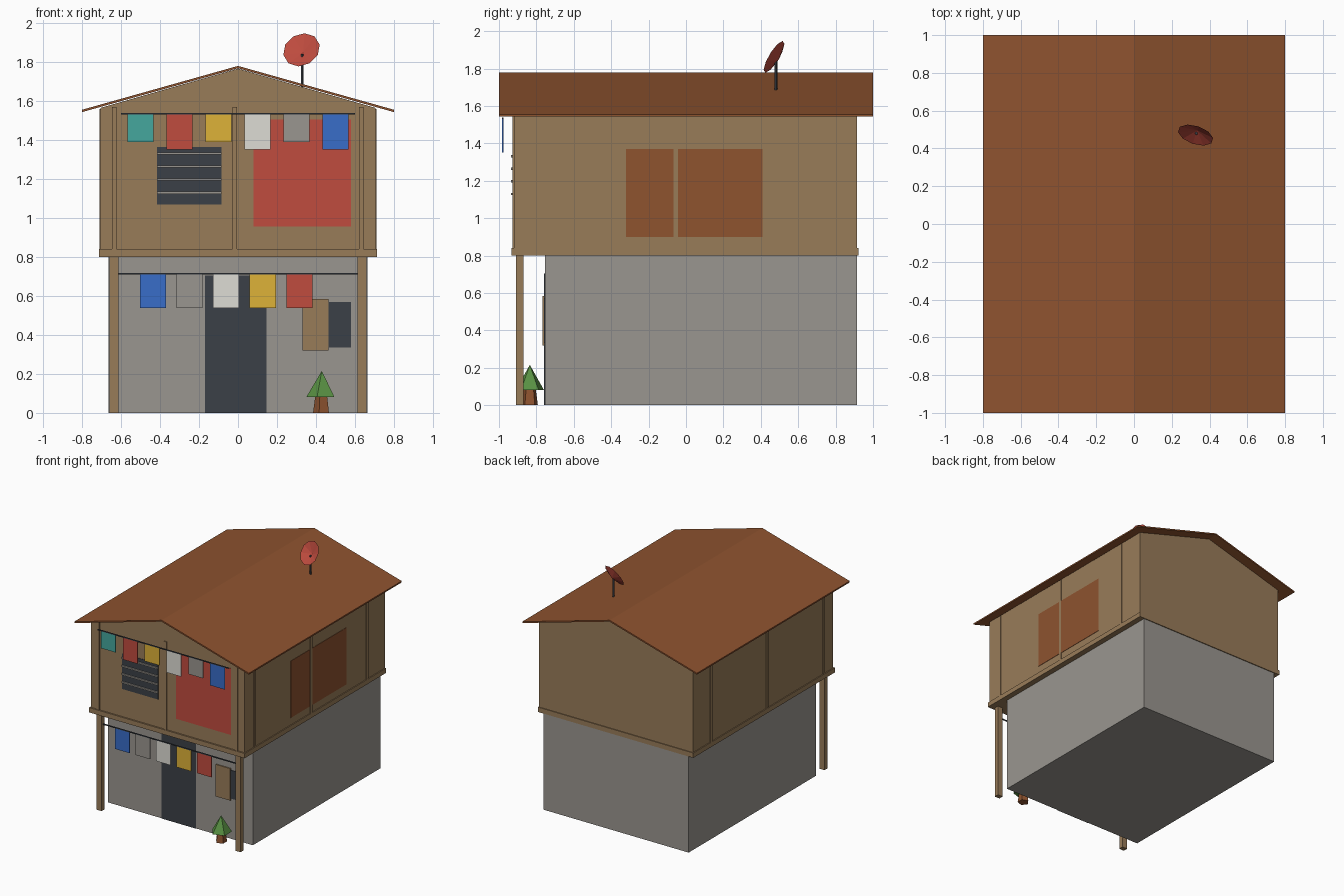
import bpy, bmesh
from math import pi
from mathutils import Vector

cube = bpy.data.objects.get("Cube")
if cube:
    bpy.data.objects.remove(cube, do_unlink=True)


def material(name, *rgb):
    lin = [((c / 255 + 0.055) / 1.055) ** 2.4 for c in rgb] + [1]
    m = bpy.data.materials.new(name)
    m.use_nodes = True
    m.diffuse_color = lin
    m.node_tree.nodes["Principled BSDF"].inputs["Base Color"].default_value = lin
    return m


wood = material("wood", 153, 124, 89)
rust = material("rust brown", 142, 83, 47)
concrete = material("concrete grey", 154, 150, 144)
dark = material("dark slate", 59, 64, 71)
green = material("leaf green", 89, 145, 67)
red = material("red", 192, 76, 63)
teal = material("teal", 69, 167, 158)
yellow = material("yellow", 222, 178, 57)
white = material("off white", 222, 220, 213)
blue = material("blue", 56, 109, 200)


def finish(name, bm, mat):
    bmesh.ops.recalc_face_normals(bm, faces=bm.faces)
    mesh = bpy.data.meshes.new(name)
    bm.to_mesh(mesh)
    bm.free()
    mesh.materials.append(mat)
    ob = bpy.data.objects.new(name, mesh)
    bpy.context.collection.objects.link(ob)
    return ob


def box(name, mat, x, y, z):
    """Box from (low, high) ranges."""
    bm = bmesh.new()
    bmesh.ops.create_cube(bm, size=1)
    for v in bm.verts:
        v.co = [r[0] if c < 0 else r[1] for c, r in zip(v.co, (x, y, z))]
    return finish(name, bm, mat)


def prism(name, mat, profile, y0, y1):
    """Extrude an (x, z) outline along y."""
    bm = bmesh.new()
    face = bm.faces.new([bm.verts.new((x, y0, z)) for x, z in profile])
    ext = bmesh.ops.extrude_face_region(bm, geom=[face])["geom"]
    bmesh.ops.translate(bm, vec=(0, y1 - y0, 0),
                        verts=[g for g in ext if isinstance(g, bmesh.types.BMVert)])
    return finish(name, bm, mat)


def cone(name, mat, sides, r1, r2, depth, loc, turn=0, caps=True):
    bm = bmesh.new()
    bmesh.ops.create_cone(bm, cap_ends=caps, segments=sides, radius1=r1, radius2=r2, depth=depth)
    bmesh.ops.remove_doubles(bm, verts=bm.verts, dist=1e-5)
    ob = finish(name, bm, mat)
    ob.location = loc
    ob.rotation_euler.z = turn
    return ob


# Ground floor, floor band, upper storey and roof
box("ground_floor", concrete, (-.665, .665), (-.755, .915), (0, .8))
box("floor_band", wood, (-.712, .712), (-.932, .922), (.8, .84))
prism("upper_storey", wood,
      [(-.705, .84), (.705, .84), (.705, 1.565), (0, 1.766), (-.705, 1.565)], -.92, .915)
prism("roof", rust, [(-.8, 1.543), (0, 1.768), (.8, 1.543), (.8, 1.555), (0, 1.78), (-.8, 1.555)], -1, 1)

# Corner posts and wall battens
for s, side in ((-1, "right"), (1, "left")):
    box(side + "_post", wood, sorted((s * .613, s * .66)), (-.91, -.87), (0, .8))
    for i, y in enumerate((-.79, -.055, .68)):
        box(f"{side}_batten_{i}", wood, sorted((s * .7, s * .711)), (y - .012, y + .012), (.84, 1.56))
for i, x in enumerate((-.635, -.017, .632)):
    box(f"front_batten_{i}", wood, (x - .012, x + .012), (-.928, -.915), (.84, 1.57))

# Upper openings
box("side_shutter_panel", rust, (.7, .708), (-.32, .41), (.9, 1.37))
box("front_red_panel", red, (.08, .58), (-.923, -.916), (.955, 1.505))
box("louvre_window", dark, (-.415, -.085), (-.923, -.916), (1.07, 1.365))
for i in range(4):
    z = 1.13 + i * .067
    box(f"louvre_bar_{i}", concrete, (-.415, -.085), (-.935, -.923), (z - .006, z + .006))

# Ground floor openings
box("door", dark, (-.17, .145), (-.759, -.752), (0, .705))
box("small_window", dark, (.45, .58), (-.759, -.752), (.335, .57))
box("window_shutter", wood, (.332, .465), (-.766, -.757), (.32, .585))


# Lines of hanging cloths
def bunting(name, y, z, ends, cloths):
    box(name + "_line", dark, ends, (y - .004, y + .004), (z - .004, z + .004))
    for i, (x, drop, mat) in enumerate(cloths):
        box(f"{name}_cloth_{i}", mat, (x - .067, x + .067), (y - .003, y + .003), (z - drop, z))


bunting("upper", -.98, 1.535, (-.6, .6),
        [(-.5 + i * .2, .145 if i % 2 == 0 else .185, m)
         for i, m in enumerate((teal, red, yellow, white, concrete, blue))])
bunting("lower", -.89, .714, (-.62, .62),
        [(-.437 + i * .188, .175, m)
         for i, m in enumerate((blue, concrete, white, yellow, red))])

# Small tree
cone("tree_trunk", rust, 5, .045, .033, .09, (.43, -.835, .045), pi / 2)
cone("tree_crown", green, 5, .08, 0, .135, (.43, -.835, .148), pi / 2)

# Roof dish on its pole
cone("dish_pole", dark, 6, .008, .008, .17, (.33, .48, 1.755))
dish = cone("dish", red, 10, .098, 0, .03, (.33, .483, 1.855), 0, False)
facing = Vector((-.28, -.83, .5))
dish.rotation_euler = (-facing).to_track_quat('Z', 'Y').to_euler()
